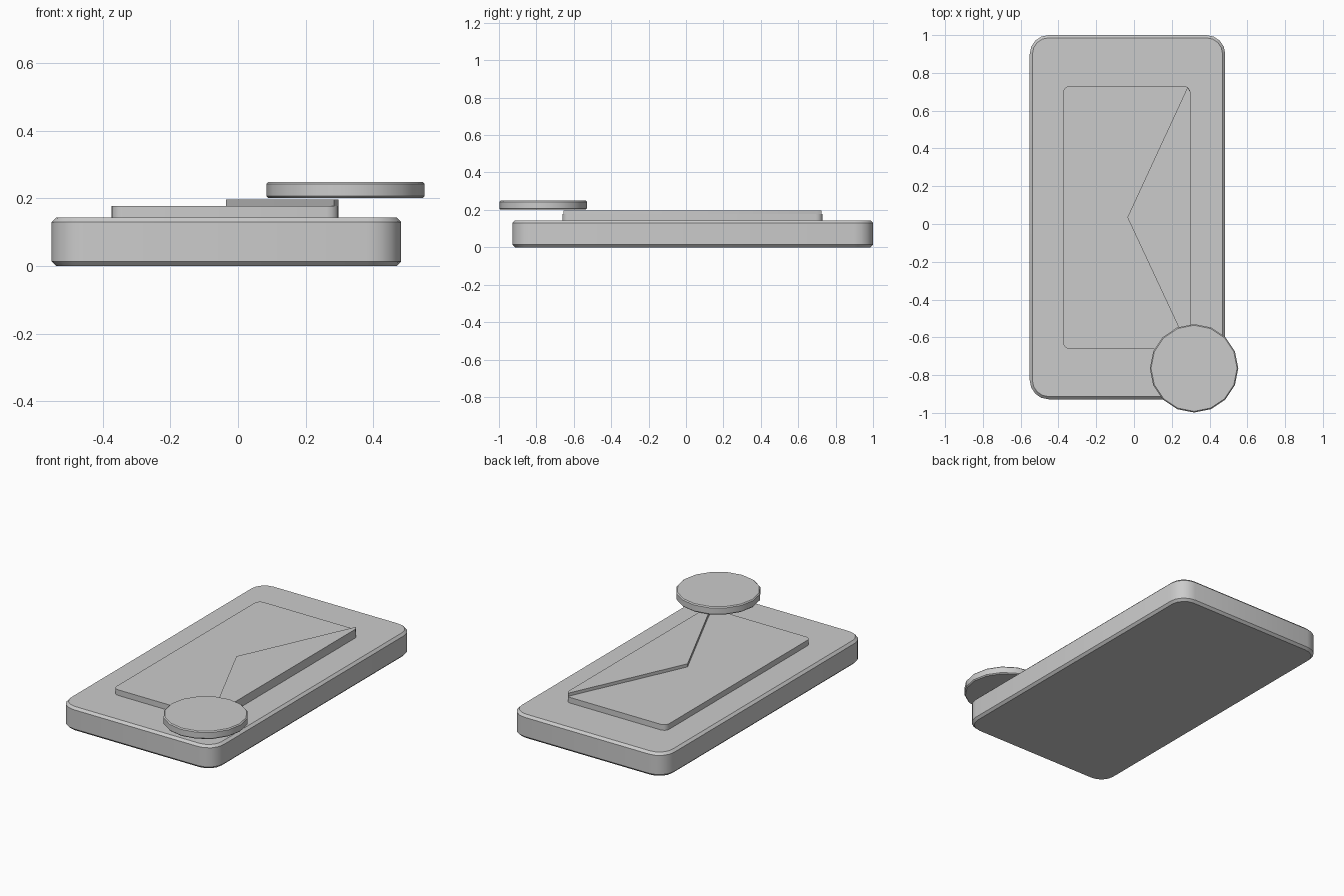
import bpy, bmesh
from math import sin, cos, pi

if "Cube" in bpy.data.objects:
    bpy.data.objects.remove(bpy.data.objects["Cube"])


def rounded_rect(x0, x1, y0, y1, r, seg):
    """Outline of a rectangle with rounded corners, anticlockwise."""
    pts = []
    corners = [(x1 - r, y1 - r), (x0 + r, y1 - r), (x0 + r, y0 + r), (x1 - r, y0 + r)]
    for i, (cx, cy) in enumerate(corners):
        for k in range(seg + 1):
            a = pi / 2 * (i + k / seg)
            pts.append((cx + r * cos(a), cy + r * sin(a)))
    return pts


def circle(cx, cy, r, n):
    return [(cx + r * cos(2 * pi * i / n), cy + r * sin(2 * pi * i / n)) for i in range(n)]


def slab(name, outline, z0, z1, bevel=0):
    """Extrude an outline upwards and chamfer its top and bottom rims."""
    bm = bmesh.new()
    base = bm.faces.new([bm.verts.new((x, y, z0)) for x, y in outline])
    top = bmesh.ops.extrude_face_region(bm, geom=[base], use_keep_orig=True)
    verts = [v for v in top["geom"] if isinstance(v, bmesh.types.BMVert)]
    bmesh.ops.translate(bm, verts=verts, vec=(0, 0, z1 - z0))
    bmesh.ops.recalc_face_normals(bm, faces=bm.faces[:])
    if bevel:
        rims = [e for e in bm.edges if abs(e.verts[0].co.z - e.verts[1].co.z) < 1e-6]
        bmesh.ops.bevel(bm, geom=rims, offset=bevel, offset_type='OFFSET',
                        segments=1, profile=0.5, affect='EDGES')
    mesh = bpy.data.meshes.new(name)
    bm.to_mesh(mesh)
    bm.free()
    obj = bpy.data.objects.new(name, mesh)
    bpy.context.collection.objects.link(obj)
    bpy.ops.object.select_all(action='DESELECT')
    obj.select_set(True)
    bpy.context.view_layer.objects.active = obj
    bpy.ops.object.shade_smooth_by_angle(angle=pi / 5.5)
    return obj


# Tile body with rounded corners
slab("base_plate", rounded_rect(-0.552, 0.483, -0.928, 1.0, 0.1, 4), 0, 0.144, 0.014)

# Envelope lying on its side, and its raised triangular flap
slab("envelope", rounded_rect(-0.375, 0.298, -0.661, 0.73, 0.035, 4), 0.142, 0.178)
flap = [(-0.035, 0.035), (0.238, -0.55), (0.284, -0.656), (0.298, -0.63),
        (0.298, 0.70), (0.284, 0.725)]
slab("envelope_flap", flap, 0.176, 0.197)

# Notification badge floating over the corner
slab("badge", circle(0.318, -0.764, 0.234, 16), 0.201, 0.249, 0.006)
